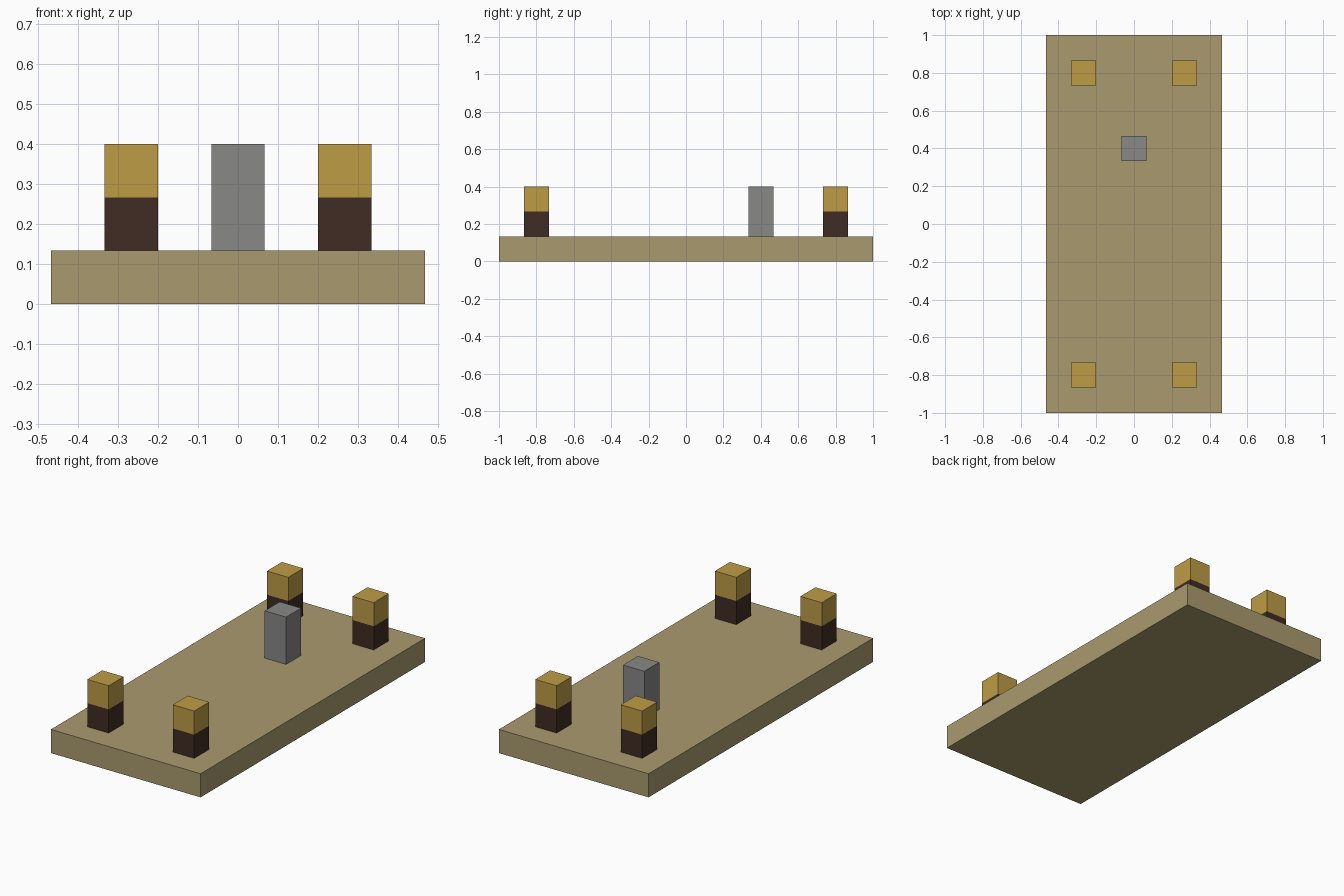
import bpy
import bmesh
from mathutils import Matrix, Vector

cube = bpy.data.objects.get("Cube")
if cube:
    bpy.data.objects.remove(cube, do_unlink=True)

U = 1 / 15  # one grid unit of the design


def material(name, rgb):
    mat = bpy.data.materials.new(name)
    mat.use_nodes = True
    color = (*rgb, 1)
    mat.diffuse_color = color
    mat.node_tree.nodes["Principled BSDF"].inputs["Base Color"].default_value = color
    return mat


tan = material("tan", (0.402, 0.328, 0.156))
gold = material("gold", (0.515, 0.335, 0.061))
brown = material("dark brown", (0.051, 0.025, 0.017))
grey = material("grey", (0.246, 0.246, 0.242))


def box(name, size, base, mats, split=None):
    """Box standing on base, in design units; faces above split take the second material."""
    bm = bmesh.new()
    bmesh.ops.create_cube(bm, size=1)
    bmesh.ops.transform(bm, matrix=Matrix.Diagonal((*size, 1)), verts=bm.verts)
    bmesh.ops.translate(bm, vec=(0, 0, size[2] / 2), verts=bm.verts)
    if split:
        bmesh.ops.bisect_plane(bm, geom=bm.verts[:] + bm.edges[:] + bm.faces[:],
                               plane_co=(0, 0, split), plane_no=(0, 0, 1))
        for face in bm.faces:
            face.material_index = int(face.calc_center_median().z > split)
    bmesh.ops.scale(bm, vec=(U, U, U), verts=bm.verts)
    mesh = bpy.data.meshes.new(name)
    bm.to_mesh(mesh)
    bm.free()
    for mat in mats:
        mesh.materials.append(mat)
    obj = bpy.data.objects.new(name, mesh)
    obj.location = Vector(base) * U
    bpy.context.collection.objects.link(obj)
    return obj


# Slab
box("base_slab", (14, 30, 2), (0, 0, 0), [tan])

# Two-tone corner posts
for side, x in (("left", 4), ("right", -4)):
    for end, y in (("front", -12), ("back", 12)):
        box(f"{end}_{side}_post", (2, 2, 4), (x, y, 2), [brown, gold], split=2)

# Central post
box("middle_post", (2, 2, 4), (0, 6, 2), [grey])
